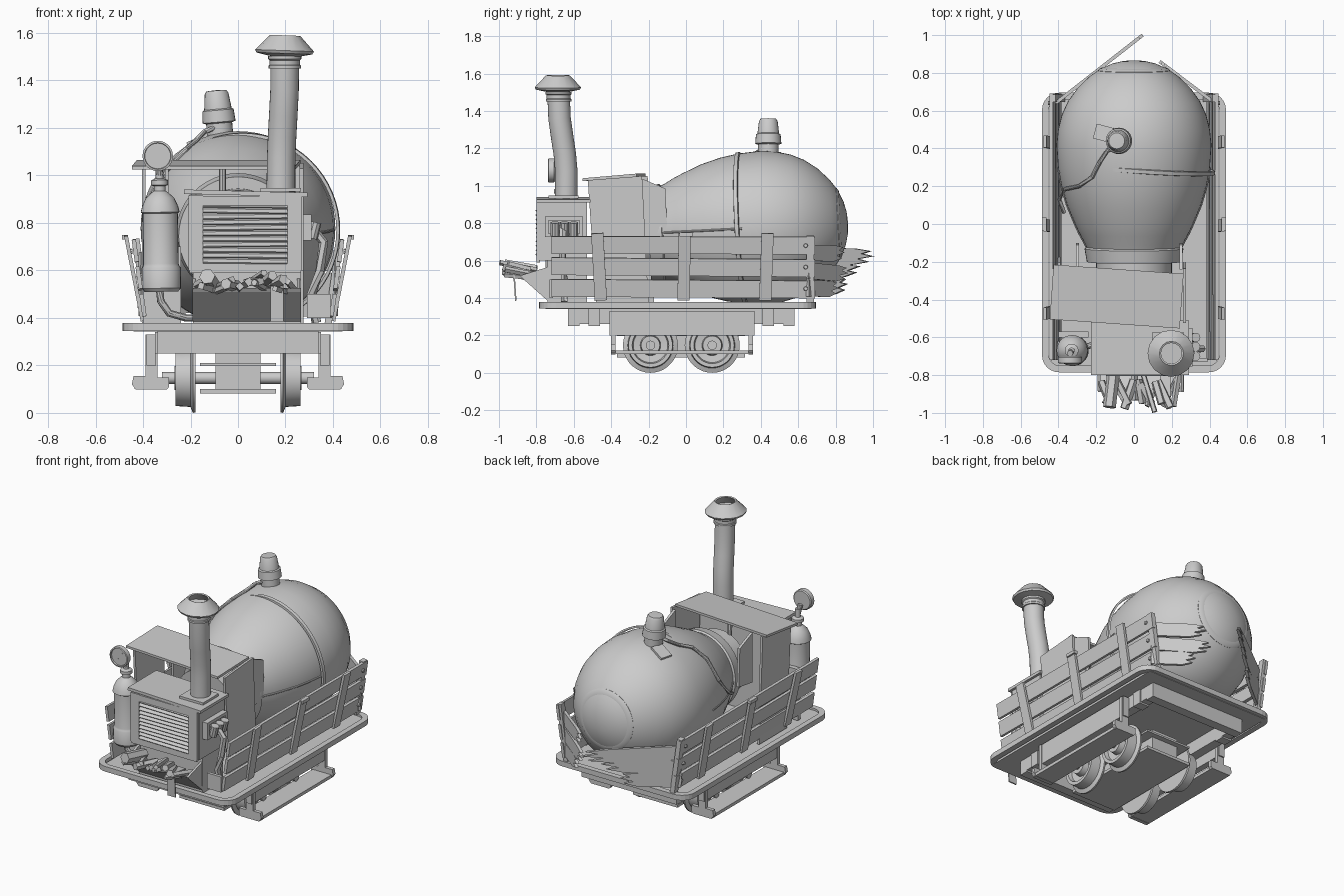
import bpy, bmesh, random
from math import radians, sin, cos, pi, sqrt, atan2
from mathutils import Matrix, Vector, Euler

random.seed(4)


def finish(name, bm, loc=(0, 0, 0), rot=(0, 0, 0), smooth=False):
    bmesh.ops.recalc_face_normals(bm, faces=bm.faces)
    me = bpy.data.meshes.new(name)
    bm.to_mesh(me)
    bm.free()
    ob = bpy.data.objects.new(name, me)
    ob.location = loc
    ob.rotation_euler = [radians(a) for a in rot]
    bpy.context.collection.objects.link(ob)
    if smooth:
        bpy.ops.object.select_all(action='DESELECT')
        ob.select_set(True)
        bpy.context.view_layer.objects.active = ob
        bpy.ops.object.shade_smooth_by_angle(angle=radians(35))
    return ob


def box(name, loc, size, rot=(0, 0, 0)):
    bm = bmesh.new()
    bmesh.ops.create_cube(bm, size=1, matrix=Matrix.Diagonal((*size, 1)))
    return finish(name, bm, loc, rot)


def span(name, x, y, z):
    pairs = (x, y, z)
    return box(name, [(a + b) / 2 for a, b in pairs], [abs(b - a) for a, b in pairs])


def prism(name, poly, lo, hi, axis='x', loc=(0, 0, 0), rot=(0, 0, 0)):
    # outline in (y,z) for axis x, in (x,z) for axis y
    bm = bmesh.new()
    put = (lambda d, a, b: (d, a, b)) if axis == 'x' else (lambda d, a, b: (a, d, b))
    ends = [[bm.verts.new(put(d, a, b)) for a, b in poly] for d in (lo, hi)]
    bm.faces.new(ends[0])
    bm.faces.new(ends[1])
    n = len(poly)
    for i in range(n):
        j = (i + 1) % n
        bm.faces.new((ends[0][i], ends[0][j], ends[1][j], ends[1][i]))
    return finish(name, bm, loc, rot)


def lathe(name, prof, loc, rot=(0, 0, 0), seg=32):
    # profile of (radius, height) spun round local z
    bm = bmesh.new()
    vs = [bm.verts.new((r, 0, h)) for r, h in prof]
    es = [bm.edges.new(p) for p in zip(vs, vs[1:])]
    bmesh.ops.spin(bm, geom=vs + es, axis=(0, 0, 1), cent=(0, 0, 0), angle=2 * pi, steps=seg)
    bmesh.ops.remove_doubles(bm, verts=bm.verts, dist=1e-5)
    return finish(name, bm, loc, rot, True)


def tube(name, pts, r, seg=16):
    bm = bmesh.new()
    pts = [Vector(p) for p in pts]
    rings = []
    for i, p in enumerate(pts):
        d = pts[min(i + 1, len(pts) - 1)] - pts[max(i - 1, 0)]
        q = Vector((0, 0, 1)).rotation_difference(d.normalized())
        rings.append([bm.verts.new(p + q @ Vector((r * cos(2 * pi * k / seg), r * sin(2 * pi * k / seg), 0)))
                      for k in range(seg)])
    for a, b in zip(rings, rings[1:]):
        for k in range(seg):
            bm.faces.new((a[k], a[(k + 1) % seg], b[(k + 1) % seg], b[k]))
    bm.faces.new(rings[0])
    bm.faces.new(rings[-1])
    return finish(name, bm, smooth=True)


# egg-shaped boiler with neck, seam bands and rear cap
EGG = [(-.16, .235), (-.1, .262), (-.05, .29), (0, .313), (.1, .355), (.2, .384), (.3, .402), (.42, .41), (.5, .402),
       (.58, .382), (.65, .35), (.72, .3), (.78, .238), (.82, .182), (.85, .115), (.863, .06), (.868, 0)]
O, TILT = (0, 0, .755), (-87, 0, 0)
lathe("boiler", [(0, -.34), (.2, -.34), (.2, -.17)] + [(r, h) for h, r in EGG], O, TILT, 64)
lathe("neck_flange", [(.19, -.2), (.25, -.2), (.262, -.13), (.25, -.12)], O, TILT, 48)
lathe("boiler_band", [(.395, .288), (.408, .29), (.41, .31), (.4, .314)], O, (-87, 0, -4), 64)
lathe("rear_cap_rim", [(.19, .805), (.192, .815), (.178, .826), (.16, .83)], O, TILT, 48)
for s in (-1, 1):
    tube("boiler_seam", [(s * r, h, .755 + h * .05) for h, r in EGG[:7]], .006, 8)

# safety valve and its pipe
lathe("valve", [(0, 0), (.055, 0), (.055, .05), (.07, .055), (.066, .105), (.058, .11), (.05, .175), (.042, .188),
                (0, .19)], (-.075, .44, 1.17), (0, -5, 0), 24)
box("valve_patch", (-.16, .48, 1.152), (.1, .08, .015), (0, -24, -15))
tube("valve_pipe", [(-.1, .4, 1.2), (-.14, .39, 1.185), (-.18, .33, 1.145), (-.22, .25, 1.11), (-.29, .2, 1.035),
                    (-.365, .185, .91), (-.395, .13, .82), (-.37, .06, .78)], .011, 10)

# deck and rounded rim rail
span("deck", (-.44, .44), (-.75, .67), (.342, .365))


def rounded(hx, y0, y1, r):
    out = []
    for cx, cy, a0 in ((hx - r, y1 - r, 0), (r - hx, y1 - r, 90), (r - hx, y0 + r, 180), (hx - r, y0 + r, 270)):
        out += [(cx + r * cos(radians(a0 + 15 * k)), cy + r * sin(radians(a0 + 15 * k))) for k in range(7)]
    return out


bm = bmesh.new()
outer, inner = rounded(.487, -.785, .695, .09), rounded(.452, -.75, .66, .06)
rings = [[bm.verts.new((x, y, z)) for x, y in loop]
         for loop, z in ((outer, .345), (outer, .378), (inner, .378), (inner, .345))]
for q in range(4):
    a, b = rings[q], rings[(q + 1) % 4]
    for i in range(len(a)):
        j = (i + 1) % len(a)
        bm.faces.new((a[i], a[j], b[j], b[i]))
finish("deck_rim", bm)

# slatted side walls leaning outward
for s in (-1, 1):
    for i, z in enumerate((.45, .565, .682)):
        box("side_plank", (s * (.39 + (z - .38) * .14), -.015, z), (.018, 1.41, .094),
            (random.uniform(-.5, .5), s * 8, 0))
    for y, tip in ((-.465, 3), (-.01, -1), (.43, -2)):
        box("side_post", (s * .437, y, .567), (.016, .065, .365), (tip, s * 11, 0))
    box("post_bracket", (s * .475, 0, .74), (.025, .07, .02))
    box("corner_post", (s * .405, .665, .555), (.03, .04, .36), (0, s * 8, 0))
    for z in (.45, .565, .68):
        lathe("plank_bolt", [(0, .012), (.01, .01), (.012, 0)], (s * (.402 + (z - .38) * .14), .64, z),
              (0, s * 90, 0), 8)
    # undercarriage sills, truck frames and steps
    span("sill", (s * .28, s * .34), (-.63, .58), (.26, .342))
    span("truck_frame", (s * .345, s * .385), (-.41, .365), (.2, .33))
    for y in (-.49, .44):
        span("sill_block", (s * .28, s * .35), (y - .03, y + .03), (.25, .34))
    for y in (-.39, .345):
        prism("step_hanger", [(s * x, z) for x, z in (
            (.34, .33), (.39, .33), (.39, .155), (.44, .155), (.447, .12), (.43, .098), (.3, .098), (.29, .11),
            (.29, .15), (.34, .15))], y - .012, y + .012, 'y')
    span("step_board", (s * .3, s * .435), (-.4, .355), (.1, .12))

# cross beams, wheels and lower truck plates
for y in (-.6, .55):
    span("cross_beam", (-.34, .34), (y - .03, y + .03), (.25, .342))
span("truck_bolster", (-.34, .34), (-.1, .06), (.25, .342))
span("truck_core", (-.095, .095), (-.33, .28), (.1, .25))
span("truck_plate", (-.16, .16), (-.37, .315), (.082, .1))
span("truck_upper_plate", (-.16, .16), (-.37, .315), (.198, .21))
for y in (-.19, .14):
    for s in (-1, 1):
        lathe("wheel", [(0, 0), (.145, 0), (.147, .012), (.122, .022), (.118, .085), (.098, .085), (.092, .06),
                        (.055, .055), (.05, .09), (0, .09)], (s * .178, y, .147), (0, s * 90, 0), 36)
    tube("axle", [(-.32, y, .147), (.32, y, .147)], .025)

# cab: roof, side sheets and filler plates toward the boiler
prism("cab_roof", [(-.53, 1.025), (-.24, 1.05), (-.24, 1.065), (-.53, 1.04)], -.345, .345, 'x', (-.065, 0, 0), (0, 0, -4))
CAB = [(-.525, 1.03), (-.235, 1.052), (-.2, .37), (-.48, .37)]
prism("cab_left_side", CAB, -.405, -.39, loc=(0, .03, 0))
prism("cab_right_side", CAB, .26, .275)
for x in (-.3, .25):
    prism("cab_filler", [(-.24, 1.04), (-.11, .985), (-.1, .74), (-.24, .72)], x - .008, x + .008,
          rot=(0, 0, 0))
tube("cab_rod", [(-.065, -.34, .75), (-.065, -.36, 1.03)], .014, 8)

# firebox with lid and louvred front
span("firebox", (-.205, .275), (-.785, -.53), (.6, .92))
span("firebox_base", (-.19, .265), (-.74, -.53), (.365, .6))
box("firebox_lid", (.032, -.655, .925), (.52, .29, .018), (0, 1.5, 0))
for x in (-.178, .238):
    span("grille_post", (x - .03, x + .03), (-.8, -.78), (.6, .915))
for z in (.893, .61):
    span("grille_rail", (-.205, .265), (-.8, -.78), (z - .02, z + .02))
for i in range(11):
    box("louvre", (.03, -.793, .637 + i * .0235), (.355, .022, .006), (38, random.uniform(-.8, .8), 0))

# drop-down fuel tray with firewood
prism("fuel_tray", [(-.74, .385), (-.88, .51), (-.89, .525), (-.74, .41)], -.19, .265)
for x in (-.185, .255):
    prism("tray_side", [(-.74, .39), (-.885, .52), (-.74, .565)], x - .007, x + .007)
for i in range(13):
    x, a = -.15 + .031 * i, random.uniform(-.6, .6)
    d = Vector((sin(a), -cos(a), random.uniform(.0, .25))) * random.uniform(.06, .085)
    c = Vector((x, -.885 + random.uniform(-.02, .02), .535 + random.uniform(-.02, .03)))
    tube("firewood", [c - d, c + d], random.uniform(.014, .024), random.choice((4, 5, 6)))
tube("long_log", [(.05, -.8, .55), (.11, -.995, .59)], .015, 5)
tube("wide_log", [(-.11, -.8, .545), (-.13, -.97, .575)], .034, 6)
box("tray_strap", (.165, -.915, .46), (.055, .008, .15), (4, 0, 0))
box("tray_strap_top", (.165, -.86, .535), (.055, .11, .008), (-8, 0, 0))

# bent chimney with flared open hat
box("chimney_foot", (.18, -.655, .94), (.17, .16, .015))
tube("chimney", [(.18, -.64, .93), (.182, -.64, 1.08), (.186, -.648, 1.17), (.191, -.662, 1.26), (.196, -.676, 1.36),
                 (.197, -.682, 1.5)], .06, 28)
lathe("chimney_collar", [(.055, 0), (.068, 0), (.068, .012), (.064, .016), (.064, .035), (.07, .04), (.07, .052),
                         (.055, .052)], (.197, -.681, 1.45), seg=28)
lathe("chimney_hat", [(.062, 0), (.118, .012), (.124, .024), (.064, .088), (.055, .084), (.112, .024), (.062, .012),
                      (.062, 0)], (.195, -.685, 1.502), (0, 2, 0), 16)

# gas bottle, gauge and hose
lathe("gas_bottle", [(0, 0), (.07, 0), (.082, .015), (.082, .1), (.077, .108), (.074, .118), (.074, .33), (.082, .335),
                     (.076, .36), (.06, .395), (.035, .418), (.025, .425), (.025, .445), (.036, .45), (.036, .47),
                     (.016, .478), (.016, .53), (0, .53)], (-.322, -.67, .51), (0, -1, 0), 28)
lathe("gauge", [(0, 0), (.058, 0), (.064, .006), (.064, .036), (.056, .038), (.054, .03), (0, .03)],
      (-.338, -.7, 1.082), (90, 0, 0), 28)
box("gauge_needle", (-.33, -.732, 1.09), (.006, .004, .055), (0, 40, 0))
tube("gauge_stem", [(-.33, -.67, 1.0), (-.338, -.685, 1.06)], .016, 10)
tube("bottle_hose", [(-.33, -.67, .52), (-.325, -.67, .47), (-.29, -.66, .42), (-.22, -.64, .4), (-.17, -.62, .4)], .016, 10)
span("bottle_bracket", (-.4, -.24), (-.6, -.57), (.37, .7))

# latch gear on the firebox's right side
for z in (.735, .825):
    span("latch_rail", (.27, .31), (-.755, -.55), (z - .01, z + .01))
for y in (-.745, -.56):
    span("latch_post", (.27, .31), (y - .01, y + .01), (.73, .83))
for y in (-.7, -.65, -.6):
    lathe("latch_roller", [(0, 0), (.025, 0), (.025, .07), (0, .07)], (.31, y, .735), (0, 14, 0), 10)
tube("latch_lever", [(.31, -.66, .78), (.36, -.66, .72), (.345, -.66, .6), (.31, -.65, .5), (.33, -.65, .38)], .02, 6)
span("front_board", (.29, .39), (-.73, -.71), (.4, .5))

# splintered tail boards pushed out by the boiler
for x, y, ang, rows in ((-.415, .64, 38, ((.45, .36), (.535, .47), (.63, .585))),
                        (.415, .65, 143, ((.45, .26), (.545, .35), (.64, .32)))):
    for z, n in rows:
        prism("broken_board", [(0, -.042), (n * .7, -.044), (n * .93, -.026), (n * .78, -.012), (n, .005),
                               (n * .84, .016), (n * .96, .032), (n * .75, .042), (0, .045)], -.009, .009, 'y',
              (x, y, z), (0, random.uniform(-4, 3), ang))
